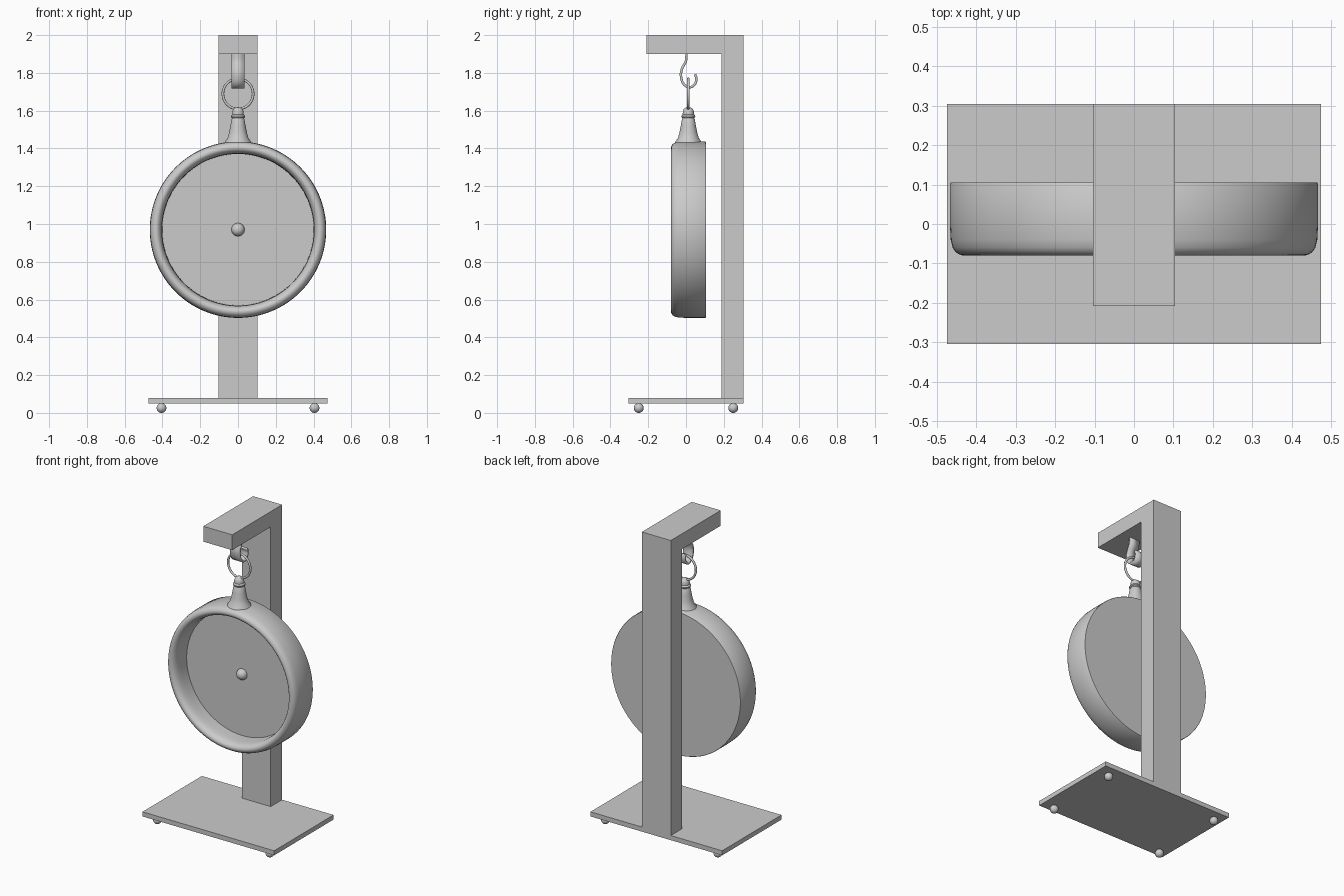
import bpy, bmesh, math
from mathutils import Vector, Matrix

if "Cube" in bpy.data.objects:
    bpy.data.objects.remove(bpy.data.objects["Cube"])

CY = 0.0125   # y centre of the hanging parts
CZ = 0.97     # height of the case centre


def finish(bm, name, smooth=True):
    bmesh.ops.remove_doubles(bm, verts=bm.verts, dist=1e-5)
    bmesh.ops.recalc_face_normals(bm, faces=bm.faces)
    me = bpy.data.meshes.new(name)
    bm.to_mesh(me)
    bm.free()
    ob = bpy.data.objects.new(name, me)
    bpy.context.collection.objects.link(ob)
    if smooth:
        bpy.ops.object.select_all(action='DESELECT')
        ob.select_set(True)
        bpy.context.view_layer.objects.active = ob
        bpy.ops.object.shade_smooth_by_angle(angle=math.radians(35))
    return ob


def prism(name, yz, half):
    """Extrude a y/z outline across x."""
    bm = bmesh.new()
    f = bm.faces.new([bm.verts.new((-half, y, z)) for y, z in yz])
    r = bmesh.ops.extrude_face_region(bm, geom=[f])
    vs = [v for v in r['geom'] if isinstance(v, bmesh.types.BMVert)]
    bmesh.ops.translate(bm, verts=vs, vec=(2 * half, 0, 0))
    return finish(bm, name, False)


def lathe(name, profile, centre, axis, steps):
    """Spin (radius, offset) points round the y or z axis."""
    bm = bmesh.new()
    c = Vector(centre)
    vs = [bm.verts.new(c + (Vector((r, h, 0)) if axis == 'Y' else Vector((r, 0, h))))
          for r, h in profile]
    es = [bm.edges.new(p) for p in zip(vs, vs[1:])]
    ax = (0, 1, 0) if axis == 'Y' else (0, 0, 1)
    bmesh.ops.spin(bm, geom=vs + es, cent=c, axis=ax, angle=2 * math.pi,
                   steps=steps, use_duplicate=False)
    return finish(bm, name)


def ball(name, loc, r):
    bm = bmesh.new()
    bmesh.ops.create_uvsphere(bm, u_segments=32, v_segments=16, radius=r,
                              matrix=Matrix.Translation(loc))
    return finish(bm, name)


# base plate and feet
prism("base", [(-.305, .05), (.305, .05), (.305, .08), (-.305, .08)], .474)
for sx in (-1, 1):
    for sy in (-1, 1):
        ball("foot", (sx * .405, sy * .25, .026), .026)

# post with overhanging arm
prism("post_and_arm", [(.188, .08), (.305, .08), (.305, 2), (-.208, 2),
                       (-.208, 1.9), (.188, 1.9)], .104)

# round case: flat back, rounded rim, recessed face
lathe("case", [(0, .105), (.465, .105), (.467, .102), (.467, .0), (.465, -.04),
               (.46, -.06), (.453, -.071), (.444, -.077), (.434, -.08), (.424, -.077),
               (.415, -.069), (.408, -.056), (.404, -.04), (.402, -.01),
               (.401, .045), (0, .045)], (0, 0, CZ), 'Y', 128)
ball("centre_knob", (0, .043, CZ), .035)

# flared neck with collar and bead
lathe("neck", [(0, 1.40), (.075, 1.42), (.068, 1.437), (.055, 1.455), (.047, 1.485),
               (.04, 1.52), (.034, 1.555), (.031, 1.56), (.036, 1.565), (.037, 1.571),
               (.034, 1.577), (.03, 1.58), (.03, 1.584), (.029, 1.597), (.024, 1.609),
               (.014, 1.616), (0, 1.619)], (0, CY, 0), 'Z', 48)

# hanging ring
bpy.ops.mesh.primitive_torus_add(location=(0, CY, 1.689), rotation=(math.pi / 2, 0, 0),
                                 major_radius=.08, minor_radius=.007,
                                 major_segments=64, minor_segments=12)
bpy.context.object.name = "ring"
bpy.ops.object.shade_smooth_by_angle(angle=math.radians(60))

# S-shaped strap hook
pts = [Vector((0, y, z)) for y, z in [
    (.003, 1.94), (.003, 1.905), (-.001, 1.862), (-.02, 1.825), (-.027, 1.788),
    (-.016, 1.746), (.014, 1.724), (.043, 1.735), (.055, 1.765), (.047, 1.793), (.03, 1.81)]]
path = []
for a, b, c, d in zip(pts, pts[1:], pts[2:], pts[3:]):
    for i in range(6):
        t = i / 6
        path.append(.5 * (2 * b + (c - a) * t + (2 * a - 5 * b + 4 * c - d) * t * t
                          + (3 * b - a - 3 * c + d) * t ** 3))
path.append(pts[-2])
bm = bmesh.new()
rows = [[bm.verts.new(p + Vector((s * .034, 0, 0))) for s in (-1, 1)] for p in path]
for p, q in zip(rows, rows[1:]):
    bm.faces.new((p[0], p[1], q[1], q[0]))
hook = finish(bm, "hook")
mod = hook.modifiers.new("thickness", 'SOLIDIFY')
mod.thickness = .013
mod.offset = 0
